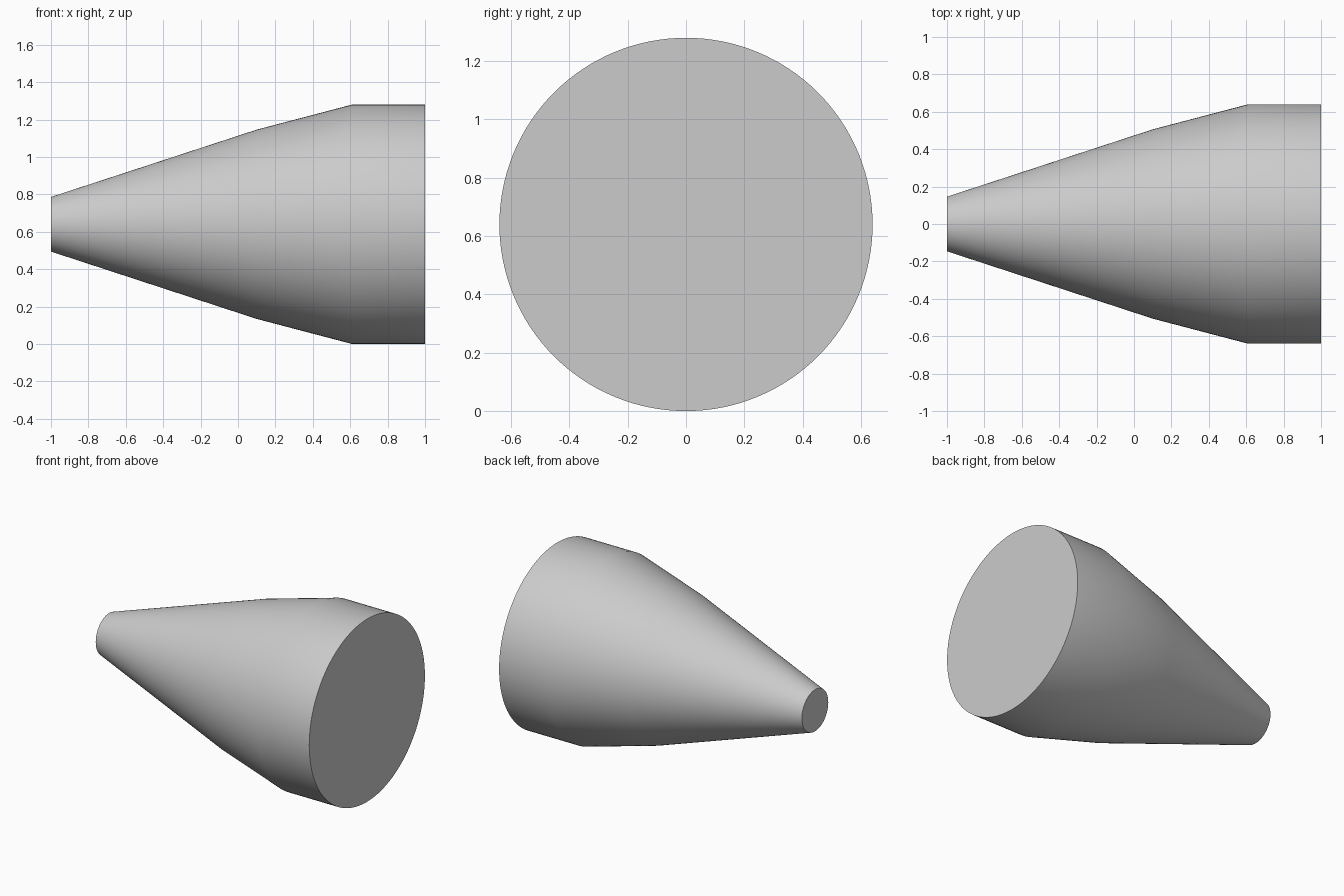
import bpy
import bmesh
import math
from mathutils import Matrix, Vector

cube = bpy.data.objects.get("Cube")
if cube:
    bpy.data.objects.remove(cube, do_unlink=True)

# Single grey finish
grey = bpy.data.materials.new("light_grey")
grey.use_nodes = True
colour = (0.6, 0.6, 0.6, 1)
grey.diffuse_color = colour
grey.node_tree.nodes["Principled BSDF"].inputs["Base Color"].default_value = colour

RADIUS = 0.64
SEGMENTS = 128

# Half profile along the axis: (x, radius), closed at both ends
profile = [(-1, 0), (-1, 0.146), (0.1, 0.506), (0.61, RADIUS), (1, RADIUS), (1, 0)]

# Revolve the profile about the x axis
bm = bmesh.new()
verts = [bm.verts.new((x, 0, r)) for x, r in profile]
edges = [bm.edges.new(pair) for pair in zip(verts, verts[1:])]
bmesh.ops.spin(bm, geom=verts + edges, cent=(0, 0, 0), axis=(1, 0, 0),
               angle=math.tau, steps=SEGMENTS, use_duplicate=False)
bmesh.ops.remove_doubles(bm, verts=bm.verts, dist=0.0001)
bmesh.ops.recalc_face_normals(bm, faces=bm.faces)

# Merge each end fan into one flat cap
for side in (-1, 1):
    cap = [f for f in bm.faces if f.normal.x * side > 0.99]
    bmesh.ops.dissolve_faces(bm, faces=cap, use_verts=False)

# Rest the widest part on the ground
bmesh.ops.transform(bm, matrix=Matrix.Translation(Vector((0, 0, RADIUS))), verts=bm.verts)

mesh = bpy.data.meshes.new("tapered_body")
bm.to_mesh(mesh)
bm.free()
mesh.materials.append(grey)
body = bpy.data.objects.new("tapered_body", mesh)
bpy.context.collection.objects.link(body)

# Smooth sides, crisp end rims
bpy.ops.object.select_all(action="DESELECT")
body.select_set(True)
bpy.context.view_layer.objects.active = body
bpy.ops.object.shade_smooth_by_angle(angle=math.radians(40))
